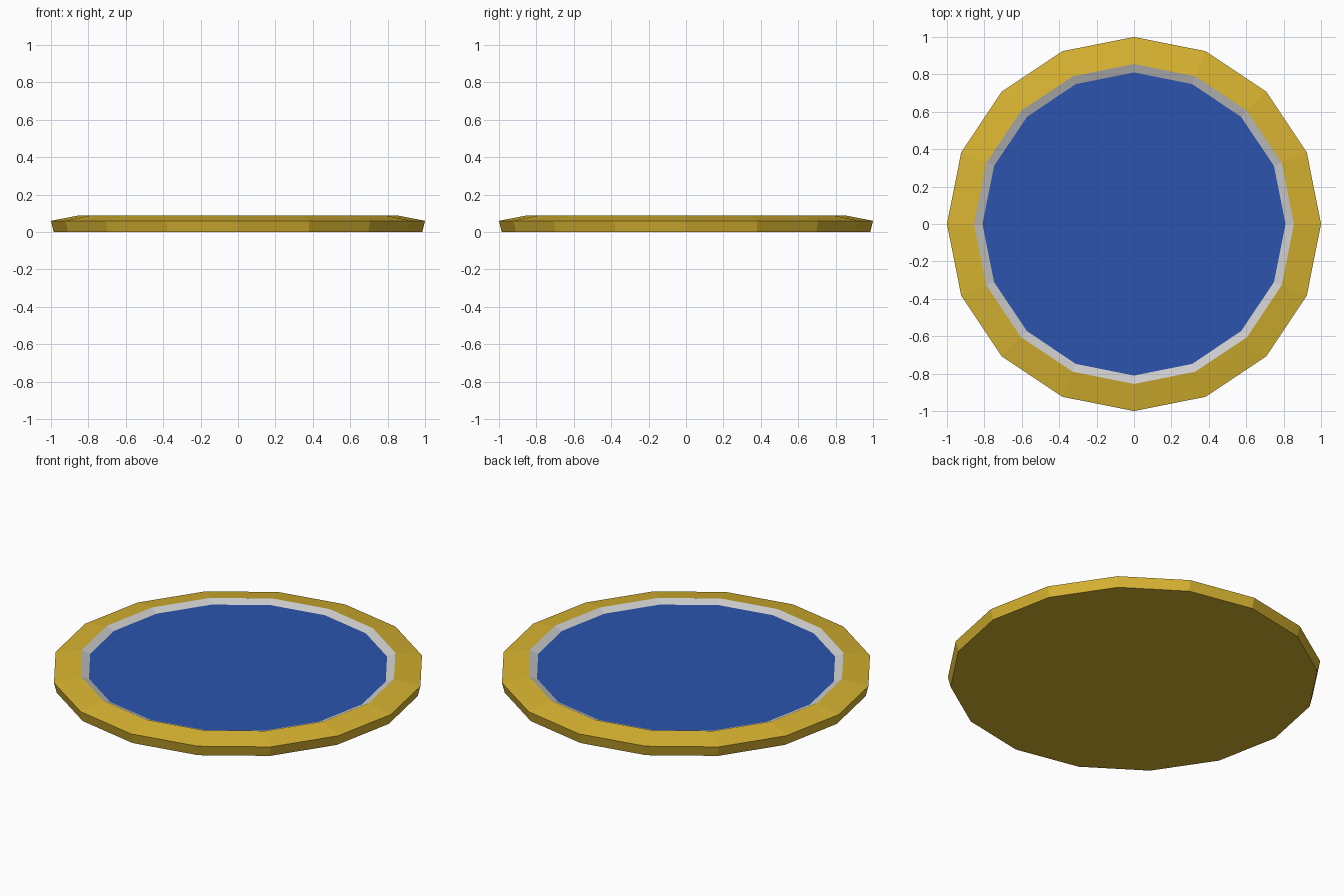
import bpy
import bmesh
from math import cos, sin, tau

if "Cube" in bpy.data.objects:
    bpy.data.objects.remove(bpy.data.objects["Cube"])

SIDES = 16


def lathe(name, profile, color=None, cap_first=False, cap_last=False):
    """Revolve (radius, z) points into a faceted ring, optionally capped."""
    bm = bmesh.new()
    rings = [[bm.verts.new((r * cos(tau * i / SIDES), r * sin(tau * i / SIDES), z))
              for i in range(SIDES)] for r, z in profile]
    for a, b in zip(rings, rings[1:]):
        for i in range(SIDES):
            j = (i + 1) % SIDES
            bm.faces.new((a[i], a[j], b[j], b[i]))
    if cap_first:
        bm.faces.new(rings[0][::-1])
    if cap_last:
        bm.faces.new(rings[-1])
    mesh = bpy.data.meshes.new(name)
    bm.to_mesh(mesh)
    bm.free()
    obj = bpy.data.objects.new(name, mesh)
    bpy.context.collection.objects.link(obj)
    if color:
        mat = bpy.data.materials.new(name + "_color")
        mat.diffuse_color = (*color, 1)
        mat.use_nodes = True
        mat.node_tree.nodes["Principled BSDF"].inputs["Base Color"].default_value = mat.diffuse_color
        mesh.materials.append(mat)
    return obj


# Gold body: flat base, flared side, shallow sloping rim
lathe("gold_rim", [(0.985, 0), (1.0, 0.06), (0.855, 0.088)],
      (0.68, 0.45, 0.03), cap_first=True)

# Grey bevel stepping down to the recessed face
lathe("inner_bevel", [(0.855, 0.088), (0.81, 0.069)])

# Blue face
lathe("blue_face", [(0.81, 0.069)], (0.025, 0.09, 0.42), cap_last=True)
